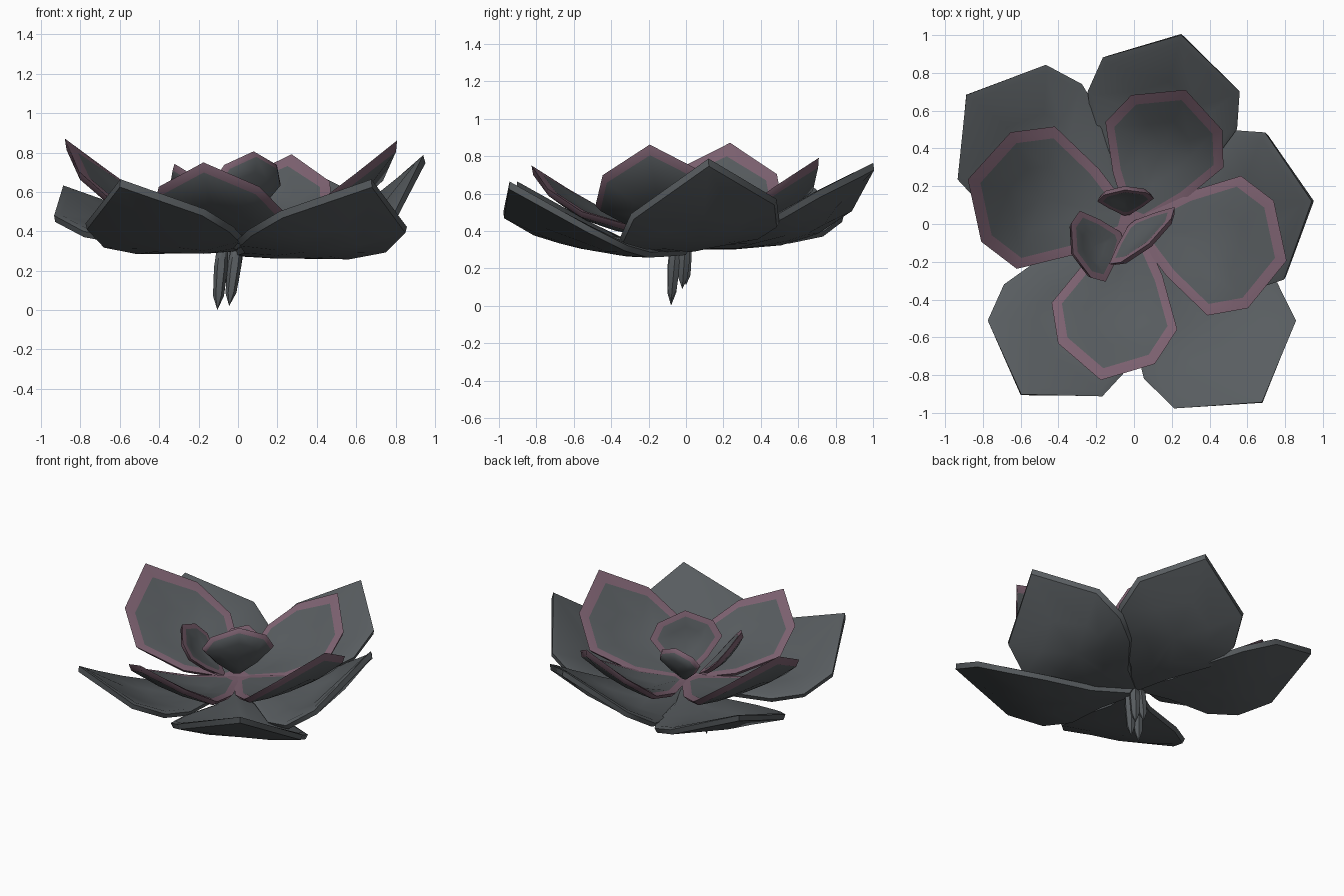
import bpy
import bmesh
import math
from mathutils import Vector

if "Cube" in bpy.data.objects:
    bpy.data.objects.remove(bpy.data.objects["Cube"])


def material(name, color):
    mat = bpy.data.materials.new(name)
    mat.use_nodes = True
    mat.diffuse_color = color
    mat.node_tree.nodes["Principled BSDF"].inputs["Base Color"].default_value = color
    return mat


GREY = material("slate grey", (0.098, 0.109, 0.117, 1))
MAUVE = material("dusty mauve", (0.21, 0.124, 0.168, 1))


def loft(name, rings, mats, rim_bands=()):
    """Skin closed rings of points; a ring with one point closes an end."""
    bm = bmesh.new()
    verts = [[bm.verts.new(p) for p in ring] for ring in rings]
    for band, (a, b) in enumerate(zip(verts, verts[1:])):
        n = max(len(a), len(b))
        for i in range(n):
            j = (i + 1) % n
            quad = [a[i % len(a)], a[j % len(a)], b[j % len(b)], b[i % len(b)]]
            face = bm.faces.new(list(dict.fromkeys(quad)))
            face.material_index = int(band in rim_bands)
    bmesh.ops.recalc_face_normals(bm, faces=bm.faces)
    mesh = bpy.data.meshes.new(name)
    bm.to_mesh(mesh)
    bm.free()
    for mat in mats:
        mesh.materials.append(mat)
    obj = bpy.data.objects.new(name, mesh)
    bpy.context.collection.objects.link(obj)
    bpy.ops.object.select_all(action="DESELECT")
    obj.select_set(True)
    bpy.context.view_layer.objects.active = obj
    bpy.ops.object.shade_smooth_by_angle(angle=math.radians(50))


# Half outlines, base to shoulder: (share of length, share of half width)
BROAD = [(0, .07), (.2, .34), (.42, .86), (.6, 1.06), (.79, .97)]
ROUND = [(0, .1), (.28, .6), (.59, 1), (.83, .77)]


def petal(name, outline, azimuth, reach, half_width, z0, lift, power,
          origin=(0, 0), roll=0.0, cup=0.03, thick=0.045, inset=0.84, rim=True):
    ang = math.radians(azimuth)
    out = Vector((math.cos(ang), math.sin(ang), 0))
    left = Vector((-out.y, out.x, 0))
    base = Vector((*origin, z0))

    def spine(f):
        return base + out * reach * f + Vector((0, 0, lift * max(f, 0) ** power))

    def point(f, lat, depth):
        normal = (spine(f + .01) - spine(f - .01)).cross(left).normalized()
        p = spine(f) + left * lat + normal * depth
        p.z += roll * lat
        return p

    edge = [(f, -w) for f, w in outline] + [(1, 0)]
    edge += [(f, w) for f, w in reversed(outline)]
    mid = .55

    def ring(s, drop):
        depth = -cup * (1 - s * s) - drop
        pts = edge if s else [(mid, 0)]
        return [point(mid + (f - mid) * s, w * half_width * s, depth) for f, w in pts]

    # Hollow face, rounded edge, bulging back
    front = [ring(s, 0) for s in (0, .45, inset)]
    back = [ring(s, thick) for s in ((1 + inset) / 2, .5, 0)]
    loft(name, front + [ring(1, thick * .35)] + back, [GREY, MAUVE],
         (2, 3) if rim else ())


# Outer petals: azimuth, reach, half width, base height, lift, power, roll
OUTER = [(76, 1.02, .385, .35, .425, 2.5, -.1), (7.3, .935, .405, .345, .45, 3.5, .1),
         (-54.3, 1.15, .41, .32, .355, 3.5, -.1), (-123.5, 1.07, .375, .345, .33, 3.5, .1),
         (142.4, 1.11, .395, .36, .285, 3.2, 0)]
for i, (az, reach, width, z0, lift, power, roll) in enumerate(OUTER):
    petal(f"outer_petal_{i + 1}", BROAD, az, reach, width, z0, lift, power,
          roll=roll, cup=.022, inset=.93, rim=False)

# Middle petals with a coloured rim: azimuth, reach, half width, lift
MIDDLE = [(69, .75, .335, .38), (165, .9, .39, .46),
          (-13.5, .82, .38, .45), (-102, .835, .34, .34)]
for i, (az, reach, width, lift) in enumerate(MIDDLE):
    petal(f"middle_petal_{i + 1}", ROUND, az, reach, width, .42, lift, 2.4, thick=.04)

# Small steep heart petals: name, azimuth, reach, half width, lift, origin
HEART = [("left", 200, .27, .2, .31, (-.06, -.06)),
         ("front", -49, .14, .23, .37, (-.02, .01)),
         ("back", 93, .13, .15, .25, (-.04, .04))]
for side, az, reach, width, lift, origin in HEART:
    petal(f"heart_petal_{side}", ROUND, az, reach, width, .44, lift, 1.1,
          origin=origin, thick=.035, inset=.8)

# Pointed stem prongs: lower tip and upper end
STEMS = [((-.105, -.08, 0), (-.075, -.06, .36)), ((-.045, -.08, .02), (0, -.05, .36)),
         ((-.03, -.02, .09), (0, 0, .38)), ((-.08, 0, .11), (-.04, 0, .38))]
for i, (tip, top) in enumerate(STEMS):
    tip, top = Vector(tip), Vector(top)
    rings = [[tip]]
    for t, r in ((.2, .028), (.6, .035), (.9, .028)):
        c = tip.lerp(top, t)
        rings.append([c + Vector((r * math.cos(k * math.pi / 3),
                                  r * math.sin(k * math.pi / 3), 0)) for k in range(6)])
    loft(f"stem_prong_{i + 1}", rings + [[top]], [GREY])
